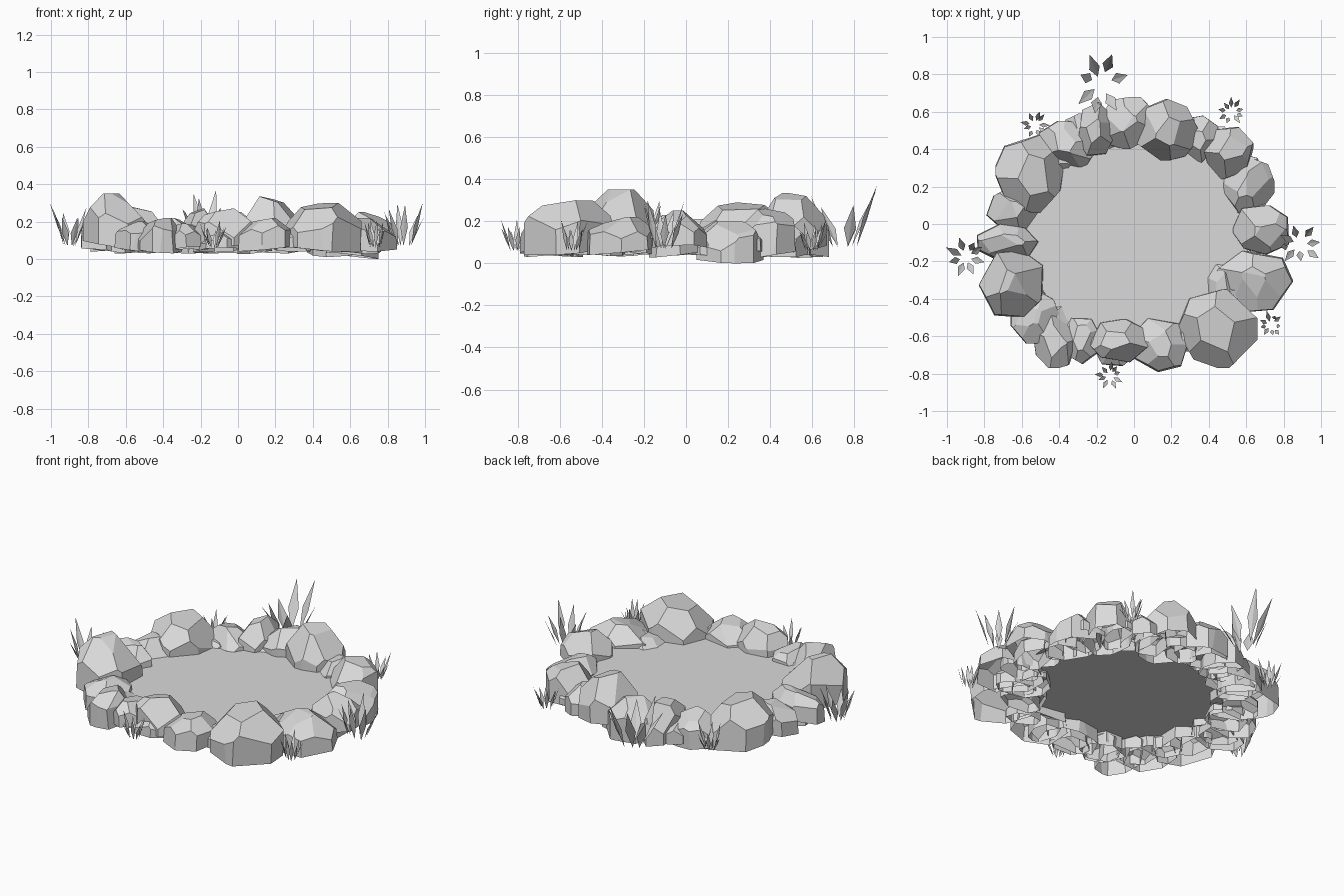
import bpy, bmesh, math, random
from mathutils import Vector

random.seed(11)
if "Cube" in bpy.data.objects:
    bpy.data.objects.remove(bpy.data.objects["Cube"], do_unlink=True)

# One shared colour
GREY = (0.7, 0.7, 0.7, 1)
stone_grey = bpy.data.materials.new("stone_grey")
stone_grey.use_nodes = True
stone_grey.diffuse_color = GREY
stone_grey.node_tree.nodes["Principled BSDF"].inputs["Base Color"].default_value = GREY


def finish(name, bm):
    """Turn a bmesh into a flat shaded object."""
    mesh = bpy.data.meshes.new(name)
    bm.to_mesh(mesh)
    bm.free()
    mesh.materials.append(stone_grey)
    obj = bpy.data.objects.new(name, mesh)
    bpy.context.scene.collection.objects.link(obj)
    return obj


def chip(bm, azimuth, elevation, distance):
    """Slice one flat facet off a convex block and close the cut."""
    normal = Vector((math.cos(azimuth) * math.cos(elevation),
                     math.sin(azimuth) * math.cos(elevation),
                     math.sin(elevation)))
    cut = bmesh.ops.bisect_plane(
        bm, geom=bm.verts[:] + bm.edges[:] + bm.faces[:], dist=1e-5,
        plane_co=normal * distance, plane_no=normal, clear_outer=True)
    if any(isinstance(g, bmesh.types.BMEdge) for g in cut["geom_cut"]):
        bmesh.ops.holes_fill(bm, edges=bm.edges[:], sides=0)


def rock(name, low, high, sides, crown):
    """Chip a block into a hollow boulder, then fit it between two corners."""
    bm = bmesh.new()
    bmesh.ops.create_cube(bm, size=2)
    for v in bm.verts:
        v.co.z = max(v.co.z, 0)
    # The first wall faces away from the middle of the ring
    turn = math.atan2(low[1] + high[1], low[0] + high[0])
    vary = random.uniform
    for i in range(sides):
        a = turn + math.tau * (i + vary(-0.2, 0.2)) / sides
        chip(bm, a, vary(-0.05, 0.12), vary(0.86, 1))
    lean = vary(0, math.tau)
    for i in range(crown):
        a = lean + math.tau * (i + vary(-0.3, 0.3)) / crown
        chip(bm, a, vary(0.75, 1.1), vary(0.9, 1.05))
    chip(bm, vary(0, math.tau), vary(1.2, 1.45), 0.93)
    # The underside is slightly tilted and left open
    chip(bm, vary(0, math.tau), -1.48, -0.1)
    bmesh.ops.recalc_face_normals(bm, faces=bm.faces[:])
    bmesh.ops.delete(bm, geom=[f for f in bm.faces if f.normal.z < -0.9],
                     context="FACES")
    for axis in range(3):
        values = [v.co[axis] for v in bm.verts]
        start, span = min(values), max(values) - min(values)
        for v in bm.verts:
            t = (v.co[axis] - start) / span
            v.co[axis] = low[axis] + t * (high[axis] - low[axis])
    return finish(name, bm)


# Water surface inside the ring
bm = bmesh.new()
bmesh.ops.create_circle(bm, cap_ends=True, segments=28, radius=1)
for v in bm.verts:
    v.co = (v.co.x * 0.62, v.co.y * 0.56 - 0.06, 0.12)
bm.normal_update()
for f in bm.faces:
    if f.normal.z < 0:
        f.normal_flip()
finish("water_surface", bm)

# Boulders: west, east, south, north edge, top and bottom height
BOULDERS = [
    (-.74, -.37, .06, .48, .29, .03), (0, .35, .34, .67, .335, .03),
    (.37, .64, .24, .52, .26, .01), (.47, .75, .05, .37, .2, 0),
    (.53, .83, -.16, .1, .25, .05), (.44, .85, -.47, -.14, .22, .04),
    (.24, .66, -.77, -.35, .3, .04), (0, .29, -.79, -.5, .22, .04),
    (-.24, .08, -.74, -.51, .27, .03), (-.38, -.18, -.75, -.5, .19, .04),
    (-.54, -.3, -.77, -.48, .22, .03), (-.66, -.39, -.64, -.34, .2, .04),
    (-.83, -.48, -.5, -.14, .35, .04), (-.84, -.51, -.2, 0, .23, .05),
    (-.79, -.5, -.03, .2, .21, .04), (-.52, -.17, .3, .55, .22, .03),
    (-.3, -.1, .36, .65, .27, .03), (-.19, .12, .4, .68, .25, .03),
    (.26, .45, .33, .58, .2, .03), (.37, .57, -.42, -.2, .17, .04),
]
for i, (x0, x1, y0, y1, top, bottom) in enumerate(BOULDERS):
    rock(f"boulder_{i + 1}", (x0, y0, bottom), (x1, y1, top), 7, 5 + i % 2)

# Small stones tucked between and beneath the boulders
COUNT = 22
for i in range(COUNT):
    a = math.tau * i / COUNT
    reach = random.uniform(0.92, 1.05)
    x, y = 0.66 * reach * math.cos(a), 0.59 * reach * math.sin(a) - 0.06
    w, d = random.uniform(0.07, 0.12), random.uniform(0.07, 0.12)
    rock(f"bed_stone_{i + 1}", (x - w, y - d, random.uniform(0.025, 0.05)),
         (x + w, y + d, random.uniform(0.13, 0.18)), 6, 4)


def grass(name, x, y, spread, base, top, blades, width, turn):
    """A clump of folded, kite shaped blades leaning outward."""
    bm = bmesh.new()
    for i in range(blades):
        a = turn + math.tau * (i + random.uniform(-0.3, 0.3)) / blades
        lean = 1 if i == 0 else random.uniform(0.65, 1)
        height = 1 if i == 0 else random.uniform(0.6, 1)
        out = Vector((math.cos(a), math.sin(a), 0))
        side = Vector((-out.y, out.x, 0)) * width / 2
        root = Vector((x, y, base)) + out * spread * random.uniform(0.2, 0.45)
        tip = Vector((x, y, base + (top - base) * height)) + out * spread * lean
        middle = root.lerp(tip, 0.45) - out * width * 0.1
        r, t, p, q = [bm.verts.new(c) for c in
                      (root, tip, middle + side, middle - side)]
        bm.faces.new((r, t, p))
        bm.faces.new((r, q, t))
    # Blades face the middle of the clump
    bm.normal_update()
    for f in bm.faces:
        if f.normal.z < 0:
            f.normal_flip()
    finish(name, bm)


grass("grass_back", -.18, .75, .17, .08, .37, 7, .06, 1)
grass("grass_left", -.9, -.18, .12, .07, .3, 8, .04, 2.7)
grass("grass_right", .88, -.11, .13, .07, .3, 8, .04, -.6)
SMALL = {"back_left": (-.53, .53), "back_right": (.52, .6),
         "front_left": (.73, -.54), "front_right": (-.13, -.81)}
for i, (place, (x, y)) in enumerate(SMALL.items()):
    grass("small_grass_" + place, x, y, .08, .06, .21, 9, .025, i)
